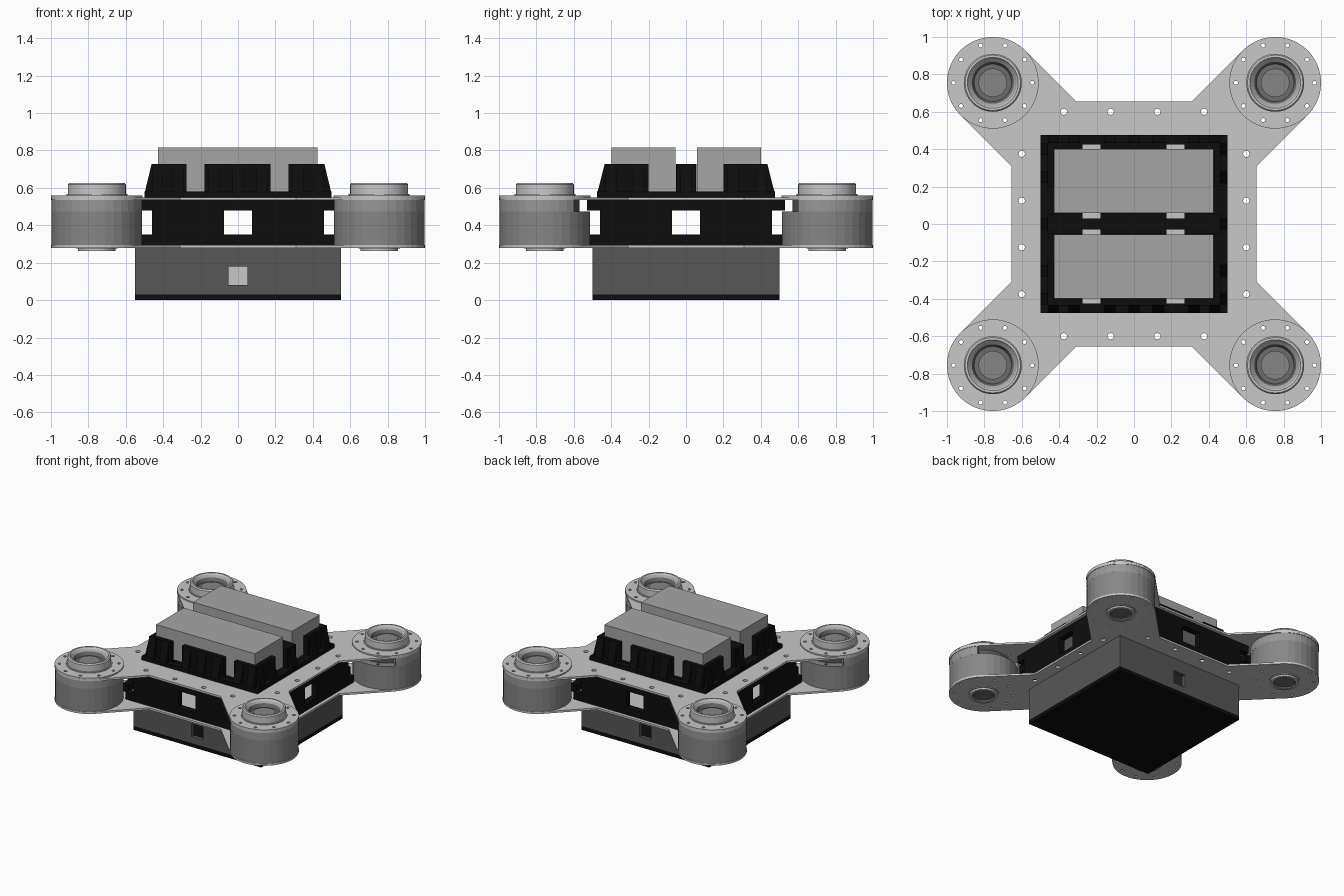
import bpy, bmesh
from math import sin, cos, pi, radians
from mathutils import Matrix, Vector

old = bpy.data.objects.get("Cube")
if old:
    bpy.data.objects.remove(old, do_unlink=True)


def material(name, v):
    m = bpy.data.materials.new(name)
    m.use_nodes = True
    m.diffuse_color = (v, v, v, 1)
    m.node_tree.nodes["Principled BSDF"].inputs["Base Color"].default_value = (v, v, v, 1)
    return m


BLACK = material("black plastic", 0.004)
SHELL = material("dark grey shell", 0.095)
BORE = material("bore grey", 0.15)
MOTOR = material("motor grey", 0.24)
RING = material("ring grey", 0.31)
PACK = material("battery grey", 0.38)
PLATE = material("light aluminium", 0.58)


def finish(name, bm, mat):
    bmesh.ops.recalc_face_normals(bm, faces=bm.faces)
    me = bpy.data.meshes.new(name)
    bm.to_mesh(me)
    bm.free()
    ob = bpy.data.objects.new(name, me)
    bpy.context.collection.objects.link(ob)
    if mat:
        me.materials.append(mat)
    return ob


def boxes(name, pairs, mat=None):
    bm = bmesh.new()
    for lo, hi in pairs:
        lo, hi = Vector(lo), Vector(hi)
        place = Matrix.Translation((lo + hi) / 2) @ Matrix.Diagonal((*(hi - lo), 1))
        bmesh.ops.create_cube(bm, size=1, matrix=place)
    return finish(name, bm, mat)


def add_solid(bm, points, offset, matrix=Matrix()):
    # Closed solid swept from a flat outline
    near = [bm.verts.new(matrix @ Vector(p)) for p in points]
    far = [bm.verts.new(matrix @ (Vector(p) + Vector(offset))) for p in points]
    bm.faces.new(near[::-1])
    bm.faces.new(far)
    for i in range(len(near)):
        bm.faces.new((near[i - 1], near[i], far[i], far[i - 1]))


def add_prism(bm, outline, z0, z1):
    add_solid(bm, [(x, y, z0) for x, y in outline], (0, 0, z1 - z0))


def prism(name, outline, z0, z1, mat):
    bm = bmesh.new()
    add_prism(bm, outline, z0, z1)
    return finish(name, bm, mat)


def arc(cx, cy, r, a0, a1, n):
    return [(cx + r * cos(radians(a0 + (a1 - a0) * i / n)),
             cy + r * sin(radians(a0 + (a1 - a0) * i / n))) for i in range(n + 1)]


def circle(cx, cy, r, n=32):
    return arc(cx, cy, r, 0, 360, n)[:-1]


def lathe(name, profile, x, y, mat, n=40):
    bm = bmesh.new()
    verts = [bm.verts.new((x + r, y, z)) for r, z in profile]
    edges = [bm.edges.new(p) for p in zip(verts, verts[1:])]
    bmesh.ops.spin(bm, geom=verts + edges, cent=(x, y, 0), axis=(0, 0, 1), angle=2 * pi, steps=n)
    bmesh.ops.remove_doubles(bm, verts=bm.verts, dist=1e-4)
    ob = finish(name, bm, mat)
    ob.data.shade_smooth()
    ob.data.set_sharp_from_angle(angle=radians(30))


def cut(ob, cutter):
    mod = ob.modifiers.new("cut", 'BOOLEAN')
    mod.operation, mod.solver, mod.object = 'DIFFERENCE', 'EXACT', cutter
    bpy.context.view_layer.objects.active = ob
    bpy.ops.object.modifier_apply(modifier=mod.name)


def drop(cutter):
    bpy.data.objects.remove(cutter, do_unlink=True)


C, R = 0.755, 0.245
corners = [(sx, sy) for sx in (-1, 1) for sy in (-1, 1)]
drilled = []

# Cross shaped frame plates
quarter = [(0.655, 0.31)] + arc(C, C, R, -45, 135, 20) + [(0.31, 0.655)]
outline = []
for k in range(4):
    c, s = round(cos(k * pi / 2)), round(sin(k * pi / 2))
    outline += [(c * x - s * y, s * x + c * y) for x, y in quarter]
drilled.append(prism("lower_plate", outline, 0.28, 0.295, PLATE))
drilled.append(prism("upper_plate", outline, 0.535, 0.55, PLATE))

# Side panels between the plates, with a centre window and open ends
for k, side in enumerate(("front", "left", "back", "right")):
    panel = boxes(side + "_panel", [((-0.53, -0.63, 0.295), (0.53, -0.58, 0.535))], BLACK)
    holes = boxes("panel_cutter", [((a, -0.7, 0.35), (b, -0.5, 0.48))
                                   for a, b in ((-0.075, 0.075), (0.46, 0.6), (-0.6, -0.46))])
    cut(panel, holes)
    drop(holes)
    panel.data.transform(Matrix.Rotation(k * pi / 2, 4, 'Z'))
    drilled.append(panel)

# Corner motors, each with a cable slot facing the middle
for sx, sy in corners:
    x, y = sx * C, sy * C
    tag = ("_front" if sy < 0 else "_back") + ("_right" if sx < 0 else "_left")
    drilled.append(prism("motor_body" + tag, circle(x, y, 0.242), 0.295, 0.475, MOTOR))
    a = -90 * sy
    ring = arc(x, y, 0.242, a + 50, a + 310, 24) + arc(x, y, 0.19, a + 310, a + 50, 24)
    drilled.append(prism("motor_upper_ring" + tag, ring, 0.475, 0.535, RING))
    prism("motor_core" + tag, circle(x, y, 0.185), 0.475, 0.535, SHELL)
    drilled.append(prism("motor_cap" + tag, circle(x, y, R, 48), 0.55, 0.56, PLATE))
    lathe("motor_boss" + tag, [(0.163, 0.56), (0.163, 0.567), (0.155, 0.567), (0.155, 0.618),
                               (0.148, 0.627), (0.136, 0.627), (0.128, 0.615)], x, y, PLATE)
    lathe("boss_bevel" + tag, [(0.128, 0.615), (0.112, 0.602)], x, y, PACK)
    lathe("boss_bore" + tag, [(0.112, 0.602), (0.10, 0.575), (0.076, 0.575)], x, y, BORE)
    lathe("shaft_end" + tag, [(0.076, 0.57), (0.076, 0.585), (0, 0.585)], x, y, MOTOR)
    lathe("lower_boss" + tag, [(0.11, 0.28), (0.11, 0.275), (0.1, 0.275), (0.1, 0.262),
                               (0.08, 0.262)], x, y, PLATE)
    lathe("lower_bore" + tag, [(0.08, 0.262), (0.072, 0.272), (0, 0.272)], x, y, BORE)

# Screw holes
bm = bmesh.new()
for sx, sy in corners:
    for hx, hy in circle(sx * C, sy * C, 0.21, 10):
        add_prism(bm, circle(hx, hy, 0.011, 10), 0.2, 0.7)
for t in (-0.375, -0.125, 0.125, 0.375):
    for s in (-0.6, 0.6):
        for hx, hy in ((t, s), (s, t)):
            add_prism(bm, circle(hx, hy, 0.017, 12), 0.2, 0.7)
drill = finish("screw_hole_cutter", bm, None)
for ob in drilled:
    cut(ob, drill)
drop(drill)

# Lower housing with front and back ports
housing = boxes("lower_housing", [((-0.55, -0.5, 0.03), (0.55, 0.5, 0.28))], SHELL)
for lo, hi in (((-0.52, -0.47, 0.02), (0.52, 0.47, 0.265)), ((-0.05, -0.6, 0.08), (0.05, 0.6, 0.18))):
    cutter = boxes("housing_cutter", [(lo, hi)])
    cut(housing, cutter)
    drop(cutter)
boxes("bottom_cover", [((-0.55, -0.5, 0), (0.55, 0.5, 0.03))], BLACK)
boxes("inner_module", [((-0.08, -0.15, 0.03), (0.08, 0.15, 0.2))], PLATE)

# Battery packs
for name, y0, y1 in (("front_battery", -0.398, -0.055), ("back_battery", 0.058, 0.4)):
    boxes(name, [((-0.428, y0, 0.58), (0.425, y1, 0.815))], PACK)

# Battery cradle walls, opened for the packs and the strap slots
cradle = boxes("battery_cradle", [((-0.462, -0.435, 0.57), (0.462, 0.435, 0.728))], BLACK)
tray = boxes("cradle_floor", [((-0.5, -0.475, 0.55), (0.5, 0.475, 0.58))], BLACK)
pockets = boxes("pocket_cutter", [((-0.43, -0.4, 0.5), (0.427, -0.053, 0.8)),
                                  ((-0.43, 0.056, 0.5), (0.427, 0.402, 0.8))])


def span(sign, a, b):
    return sorted((sign * a, sign * b))


slots, floor_slots = [], []
for s in (-1, 1):
    for a, b in ((-0.275, -0.18), (0.175, 0.27)):
        y0, y1 = span(s, 0.39, 0.6)
        slots.append(((a, y0, 0.58), (b, y1, 0.8)))
        for p, q in ((0.39, 0.425), (0.03, 0.06)):
            y0, y1 = span(s, p, q)
            floor_slots.append(((a, y0, 0.5), (b, y1, 0.8)))
    for t in (-1, 1):
        (x0, x1), (y0, y1) = span(s, 0.42, 0.6), span(t, 0.052, 0.2)
        slots.append(((x0, y0, 0.58), (x1, y1, 0.8)))
side_cut = boxes("strap_slot_cutter", slots)
floor_cut = boxes("floor_slot_cutter", floor_slots)
for cutter, targets in ((pockets, [cradle]), (side_cut, [cradle]), (floor_cut, [cradle, tray])):
    for ob in targets:
        cut(ob, cutter)
    drop(cutter)

# Sloping ribs around the cradle
bm = bmesh.new()
sides = ((0, 0.435, 0.475, (0, 0.13, 0.32, 0.43)), (pi / 2, 0.462, 0.5, (0, 0.25, 0.4)))
for turn, wall, foot, places in sides:
    profile = ((wall - 0.01, 0.57), (foot, 0.57), (wall, 0.727), (wall - 0.01, 0.727))
    for half in (0, pi):
        spin = Matrix.Rotation(turn + half, 4, 'Z')
        for along in sorted({s * p for s in (-1, 1) for p in places}):
            add_solid(bm, [(along - 0.03, -d, z) for d, z in profile], (0.06, 0, 0), spin)
finish("cradle_ribs", bm, BLACK)
